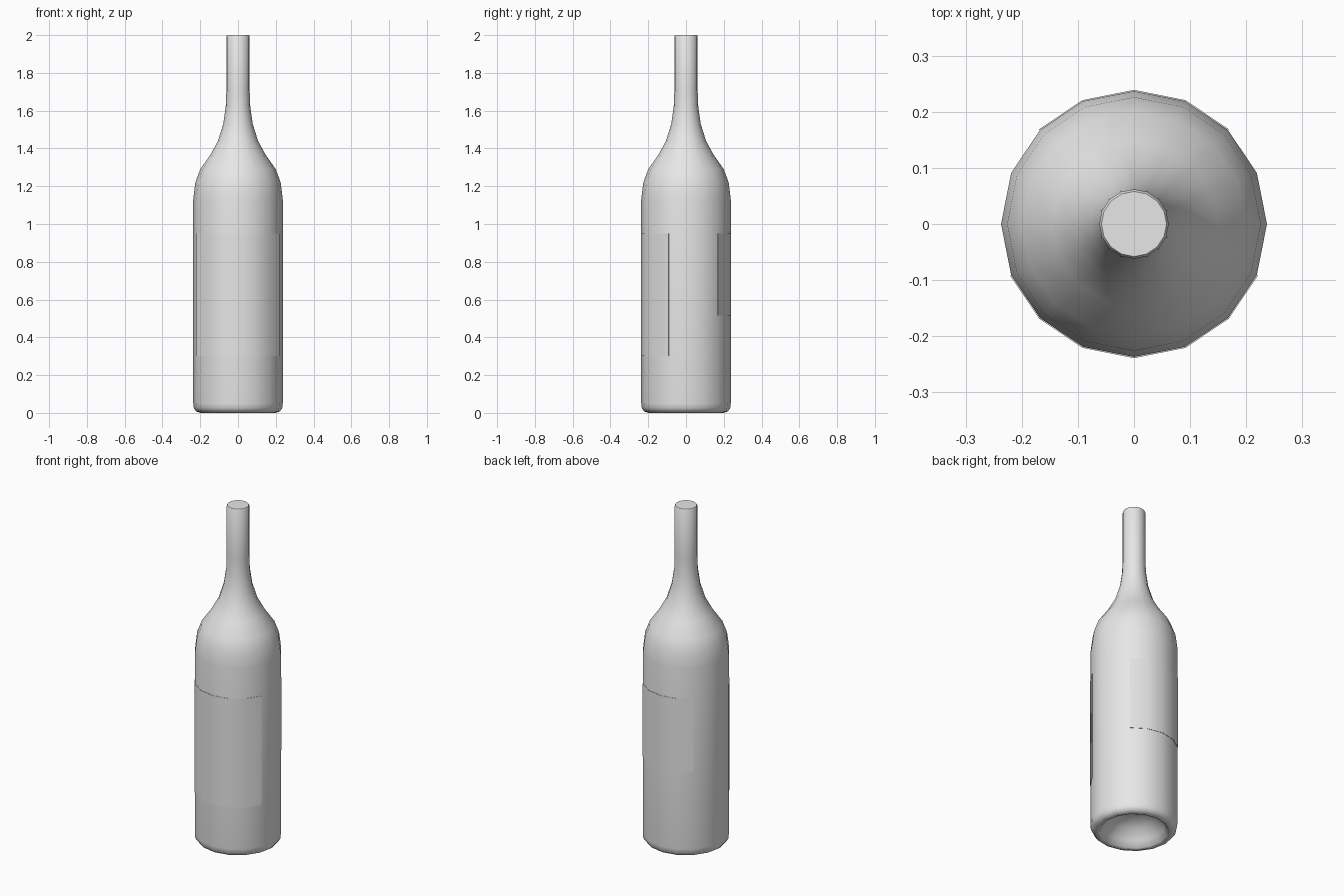
import bpy, bmesh, math

cube = bpy.data.objects.get("Cube")
if cube:
    bpy.data.objects.remove(cube, do_unlink=True)

SIDES = 16
RADIUS = 0.237


def make_material(name, color):
    mat = bpy.data.materials.new(name)
    mat.use_nodes = True
    mat.diffuse_color = color
    mat.node_tree.nodes["Principled BSDF"].inputs["Base Color"].default_value = color
    return mat


grey = make_material("plain grey", (0.8, 0.8, 0.8, 1))


def finish(bm, name, angle):
    bmesh.ops.recalc_face_normals(bm, faces=bm.faces)
    mesh = bpy.data.meshes.new(name)
    bm.to_mesh(mesh)
    bm.free()
    obj = bpy.data.objects.new(name, mesh)
    bpy.context.collection.objects.link(obj)
    mesh.materials.append(grey)
    bpy.ops.object.select_all(action="DESELECT")
    obj.select_set(True)
    bpy.context.view_layer.objects.active = obj
    bpy.ops.object.shade_smooth_by_angle(angle=math.radians(angle))
    return obj


def ring_point(radius, step, z):
    a = 2 * math.pi * step / SIDES
    return (radius * math.cos(a), radius * math.sin(a), z)


# Bottle: profile from the hollow underside, up the body, to the closed mouth
profile = [
    (0.06, 0.12), (0.12, 0.09), (0.165, 0.04), (0.185, 0.005), (0.2, 0),
    (0.222, 0.008), (0.234, 0.025), (RADIUS, 0.05), (RADIUS, 1.13),
    (0.226, 1.22), (0.2, 1.29), (0.147, 1.365), (0.106, 1.44),
    (0.078, 1.53), (0.065, 1.62), (0.062, 1.7), (0.062, 1.993), (0.058, 2.0),
]
bm = bmesh.new()
rings = [[bm.verts.new(ring_point(r, i, z)) for i in range(SIDES)] for r, z in profile]
for low, high in zip(rings, rings[1:]):
    for i in range(SIDES):
        j = (i + 1) % SIDES
        bm.faces.new((low[i], low[j], high[j], high[i]))
bm.faces.new(rings[0])
bm.faces.new(rings[-1])
finish(bm, "bottle", 50)


# Labels: thin curved plates wrapped on the body sides
def make_label(name, first, last, bottom, top):
    bm = bmesh.new()
    sections = []
    for i in range(first, last + 1):
        corners = ((RADIUS, bottom), (RADIUS + 0.002, bottom), (RADIUS + 0.002, top), (RADIUS, top))
        sections.append([bm.verts.new(ring_point(r, i, z)) for r, z in corners])
    for a, b in zip(sections, sections[1:]):
        for k in range(4):
            n = (k + 1) % 4
            bm.faces.new((a[k], b[k], b[n], a[n]))
    bm.faces.new(sections[0])
    bm.faces.new(sections[-1])
    finish(bm, name, 40)


make_label("front_label", 9, 15, 0.3, 0.95)
make_label("back_label", 2, 6, 0.515, 0.95)
